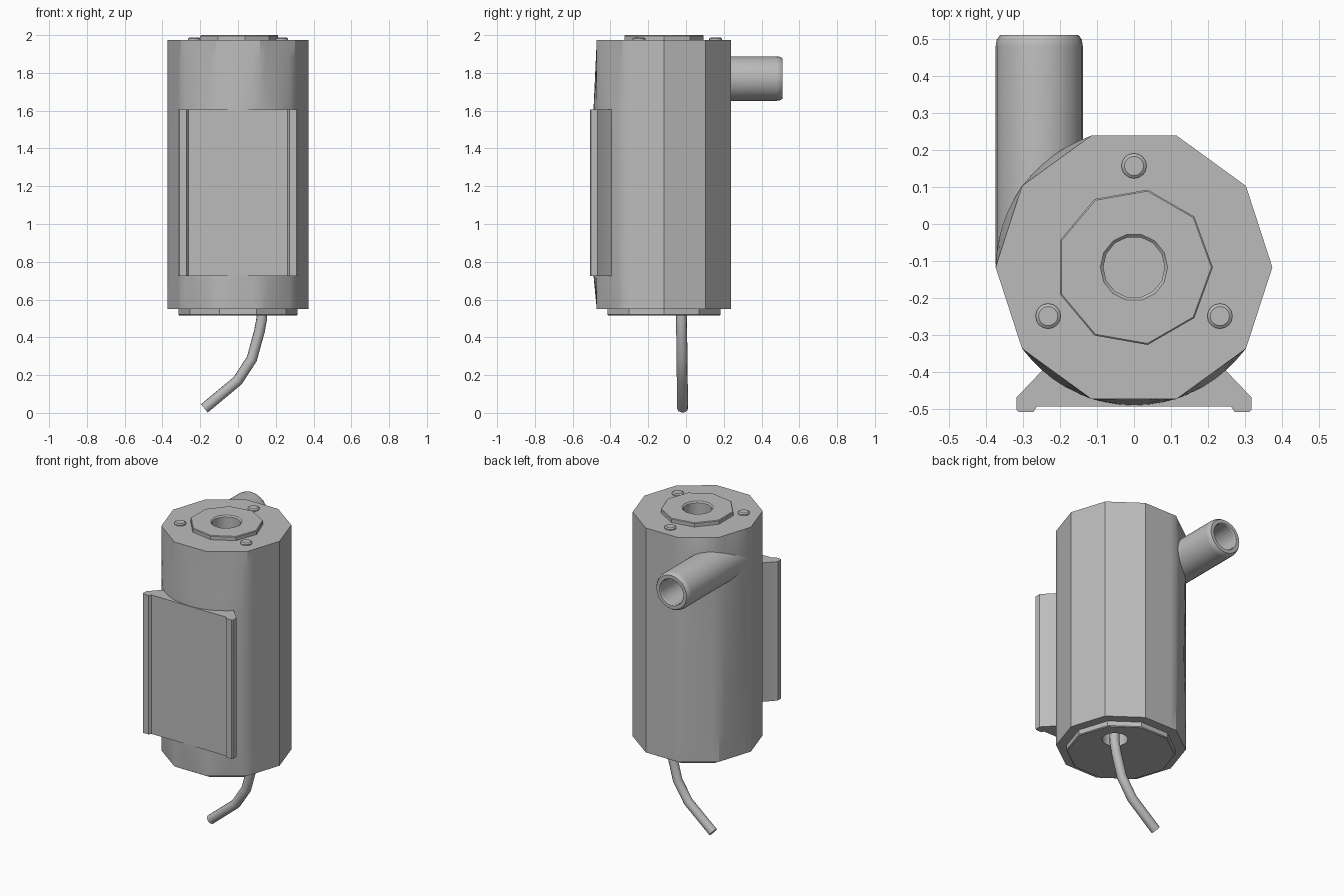
import bpy, bmesh
from math import pi, cos, sin, radians
from mathutils import Matrix, Vector

cube = bpy.data.objects.get("Cube")
if cube:
    bpy.data.objects.remove(cube, do_unlink=True)

grey = bpy.data.materials.new("plain grey")
grey.use_nodes = True
GREY = (0.5, 0.5, 0.5, 1)
grey.diffuse_color = GREY
grey.node_tree.nodes["Principled BSDF"].inputs["Base Color"].default_value = GREY

AXIS_Y = -0.117
RADIUS = 0.374


def finish(bm, name, angle=30):
    bmesh.ops.recalc_face_normals(bm, faces=bm.faces)
    mesh = bpy.data.meshes.new(name)
    bm.to_mesh(mesh)
    bm.free()
    mesh.materials.append(grey)
    obj = bpy.data.objects.new(name, mesh)
    bpy.context.collection.objects.link(obj)
    smooth(obj, angle)
    return obj


def smooth(obj, angle=30):
    bpy.ops.object.select_all(action="DESELECT")
    obj.select_set(True)
    bpy.context.view_layer.objects.active = obj
    bpy.ops.object.shade_smooth_by_angle(angle=radians(angle))


def loft(name, rings, matrix=Matrix.Identity(4)):
    """Skin a stack of point rings and cap both ends."""
    bm = bmesh.new()
    rows = [[bm.verts.new(matrix @ Vector(p)) for p in ring] for ring in rings]
    n = len(rows[0])
    for low, high in zip(rows, rows[1:]):
        for i in range(n):
            j = (i + 1) % n
            bm.faces.new((low[i], low[j], high[j], high[i]))
    bm.faces.new(rows[0])
    bm.faces.new(rows[-1])
    return finish(bm, name)


def turned(name, profile, sides, matrix):
    """Turn (radius, height) pairs about the local z axis."""
    rings = [[(r * cos(2 * pi * i / sides), r * sin(2 * pi * i / sides), h)
              for i in range(sides)] for r, h in profile]
    return loft(name, rings, matrix)


def drill(obj, cutter):
    mod = obj.modifiers.new("hole", "BOOLEAN")
    mod.operation = "DIFFERENCE"
    mod.solver = "EXACT"
    mod.object = cutter
    bpy.context.view_layer.objects.active = obj
    bpy.ops.object.modifier_apply(modifier=mod.name)
    smooth(obj)


def at(x, y, z=0):
    return Matrix.Translation((x, y, z))


# Ten-sided body, swelling to a round under the bracket and the outlet
def body_ring(z, front, back):
    ring = []
    for i in range(60):
        a = 2 * pi * i / 60
        flat = RADIUS * cos(pi / 10) / cos(a % (pi / 5) - pi / 10)
        swell = front if 36 < i < 54 else back if 18 < i < 30 else 0
        r = flat + (RADIUS - 0.001 - flat) * swell if i % 6 else RADIUS
        ring.append((r * cos(a), AXIS_Y + r * sin(a), z))
    return ring


body = loft("pump_body", [body_ring(*row) for row in (
    (0.55, 0, 0), (0.73, 1, 0.16), (1.6, 1, 0.95), (1.66, 0.84, 1),
    (1.88, 0.25, 1), (1.975, 0, 0))])

# End plate and top collar
plate = turned("bottom_plate", [(0.31, 0.515), (0.315, 0.52), (0.315, 0.56)],
               10, at(0, AXIS_Y))
collar = turned("top_collar", [(0.213, 1.96), (0.213, 1.996), (0.209, 2.0)],
                9, at(0, AXIS_Y))

# Shaft hole and cable hole
shaft = turned("shaft_cutter", [(0.083, 1.8), (0.083, 1.992), (0.091, 2.0), (0.091, 2.1)],
               14, at(0, AXIS_Y))
cable_hole = turned("cable_cutter", [(0.075, 0.4), (0.075, 0.6)], 16, at(0.125, -0.022))
for obj, cutter in ((body, shaft), (collar, shaft), (plate, cable_hole), (body, cable_hole)):
    drill(obj, cutter)
for cutter in (shaft, cable_hole):
    bpy.data.objects.remove(cutter, do_unlink=True)

# Three screw heads
for i, (x, y) in enumerate(((0, 0.157), (0.232, -0.249), (-0.232, -0.249))):
    turned(f"screw_{i + 1}", [(0.034, 1.97), (0.034, 1.981), (0.026, 1.987)], 16, at(x, y))

# Hollow outlet pipe, tangent to the body
turned("outlet_pipe", [(0.118, -0.11), (0.118, 0.48), (0.115, 0.498), (0.106, 0.511),
                       (0.084, 0.511), (0.08, 0.505), (0.08, 0.1)],
       24, at(-0.256, 0, 1.77) @ Matrix.Rotation(-pi / 2, 4, "X"))

# Mounting bracket with two feet
half = [(0.262, -0.493), (0.272, -0.508), (0.311, -0.508), (0.317, -0.502),
        (0.317, -0.468), (0.25, -0.398), (0.2, -0.3)]
outline = half + [(-x, y) for x, y in reversed(half)]
loft("mounting_bracket", [[(x, y, z) for x, y in outline] for z in (0.725, 1.607)])

# Bent cable
path = [(0.128, 0.6), (0.126, 0.5), (0.113, 0.43), (0.073, 0.285),
        (-0.002, 0.17), (-0.178, 0.024)]
curve = bpy.data.curves.new("cable", "CURVE")
curve.dimensions = "3D"
curve.bevel_depth = 0.029
curve.bevel_resolution = 3
curve.use_fill_caps = True
spline = curve.splines.new("POLY")
spline.points.add(len(path) - 1)
for point, (x, z) in zip(spline.points, path):
    point.co = (x, -0.025 + 0.012 * (0.6 - z), z, 1)
curve.materials.append(grey)
cable = bpy.data.objects.new("cable", curve)
bpy.context.collection.objects.link(cable)
bpy.ops.object.select_all(action="DESELECT")
cable.select_set(True)
bpy.context.view_layer.objects.active = cable
bpy.ops.object.convert(target="MESH")
smooth(bpy.context.object, 40)
